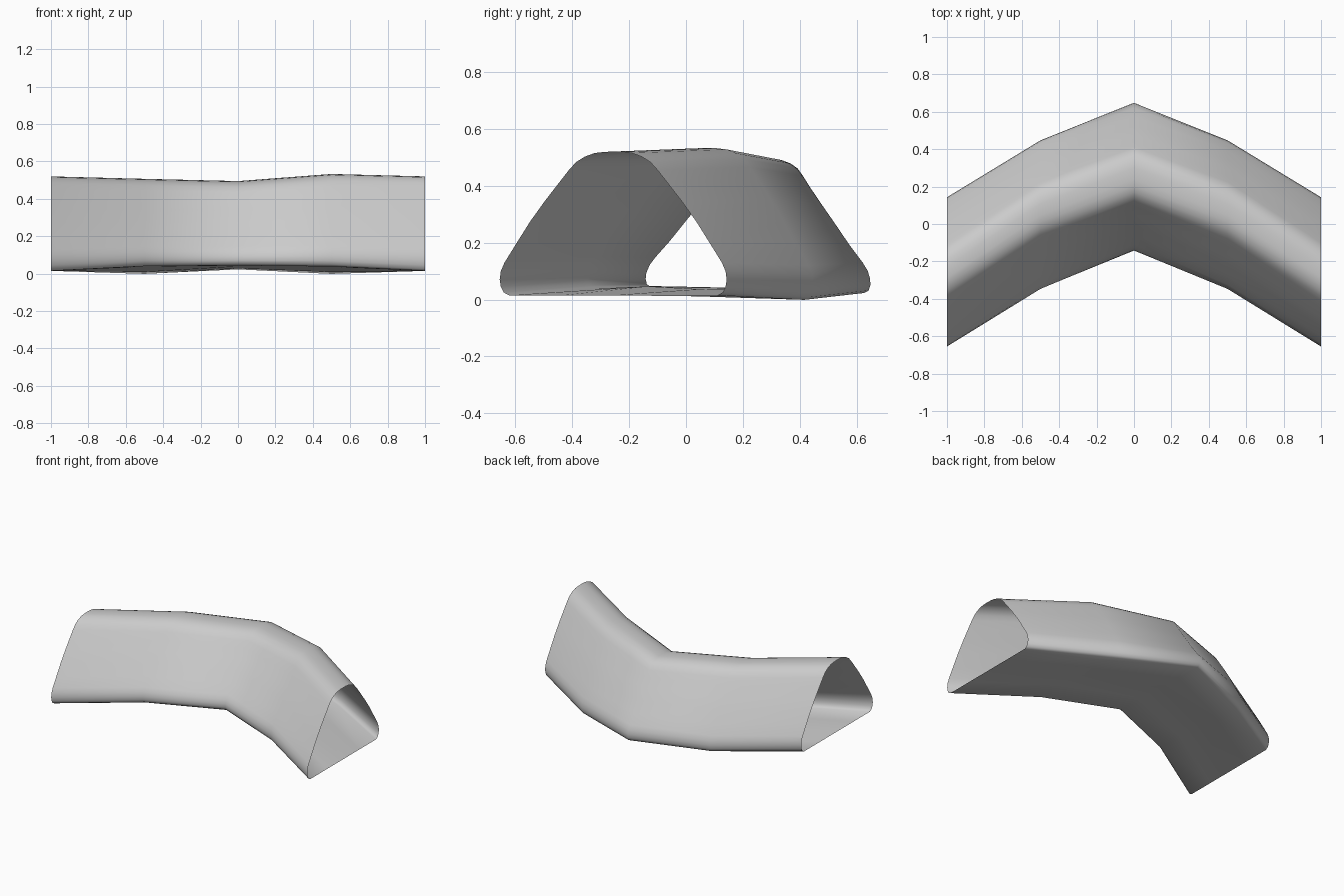
import bpy, bmesh

if "Cube" in bpy.data.objects:
    bpy.data.objects.remove(bpy.data.objects["Cube"])

# Half of the rounded-triangle profile: (distance from middle, height), top to bottom
HALF = [(0, .52), (.03, .519), (.065, .515), (.10, .502), (.13, .483), (.155, .455), (.19, .41),
        (.24, .345), (.29, .275), (.34, .195), (.38, .13), (.393, .10), (.397, .07),
        (.393, .045), (.383, .025), (.365, .015), (.18, .015)]
PROFILE = HALF + [(0, .015)] + [(-u, z) for u, z in HALF[:0:-1]]

# Stations: x, middle y, width scale, top z, front bottom z, rear bottom z,
# waist pinch, backward lean of the ridge, upward bulge of the floor
STATIONS = [(-1, -.256, 1.005, .52, .015, .015, 0, 0, 0),
            (-.5, .047, 1.01, .507, .042, -.003, .01, .03, .018),
            (0, .252, 1.025, .495, .045, .022, .035, .018, .005),
            (.5, .047, 1.01, .533, .040, -.003, .01, .03, .018),
            (1, -.256, 1.005, .52, .015, .015, 0, 0, 0)]


def ring(bm, x, mid, width, top, front, rear, pinch, lean, bulge):
    verts = []
    for u, z in PROFILE:
        t = (z - .015) / .505
        base = front + (rear - front) * (u + .4) / .8
        waist = pinch * 4 * t * (1 - t) * (1 if u > 0 else -1 if u < 0 else 0)
        lift = bulge if t == 0 and -.3 < u < .1 else 0
        verts.append(bm.verts.new((x, mid + u * width - waist + lean * t,
                                   base + lift + (top - base) * t)))
    return verts


# Open-ended bent tube, lofted through the stations
bm = bmesh.new()
rings = [ring(bm, *s) for s in STATIONS]
n = len(PROFILE)
for a, b in zip(rings, rings[1:]):
    for i in range(n):
        j = (i + 1) % n
        bm.faces.new((a[i], a[j], b[j], b[i])).smooth = True
bmesh.ops.recalc_face_normals(bm, faces=bm.faces[:])
# Point the normals outward on the open shell
bm.faces.ensure_lookup_table()
if max(bm.faces, key=lambda f: f.calc_center_median().z).normal.z < 0:
    bmesh.ops.reverse_faces(bm, faces=bm.faces[:])

mesh = bpy.data.meshes.new("bent_tube")
bm.to_mesh(mesh)
bm.free()
tube = bpy.data.objects.new("bent_tube", mesh)
bpy.context.collection.objects.link(tube)
